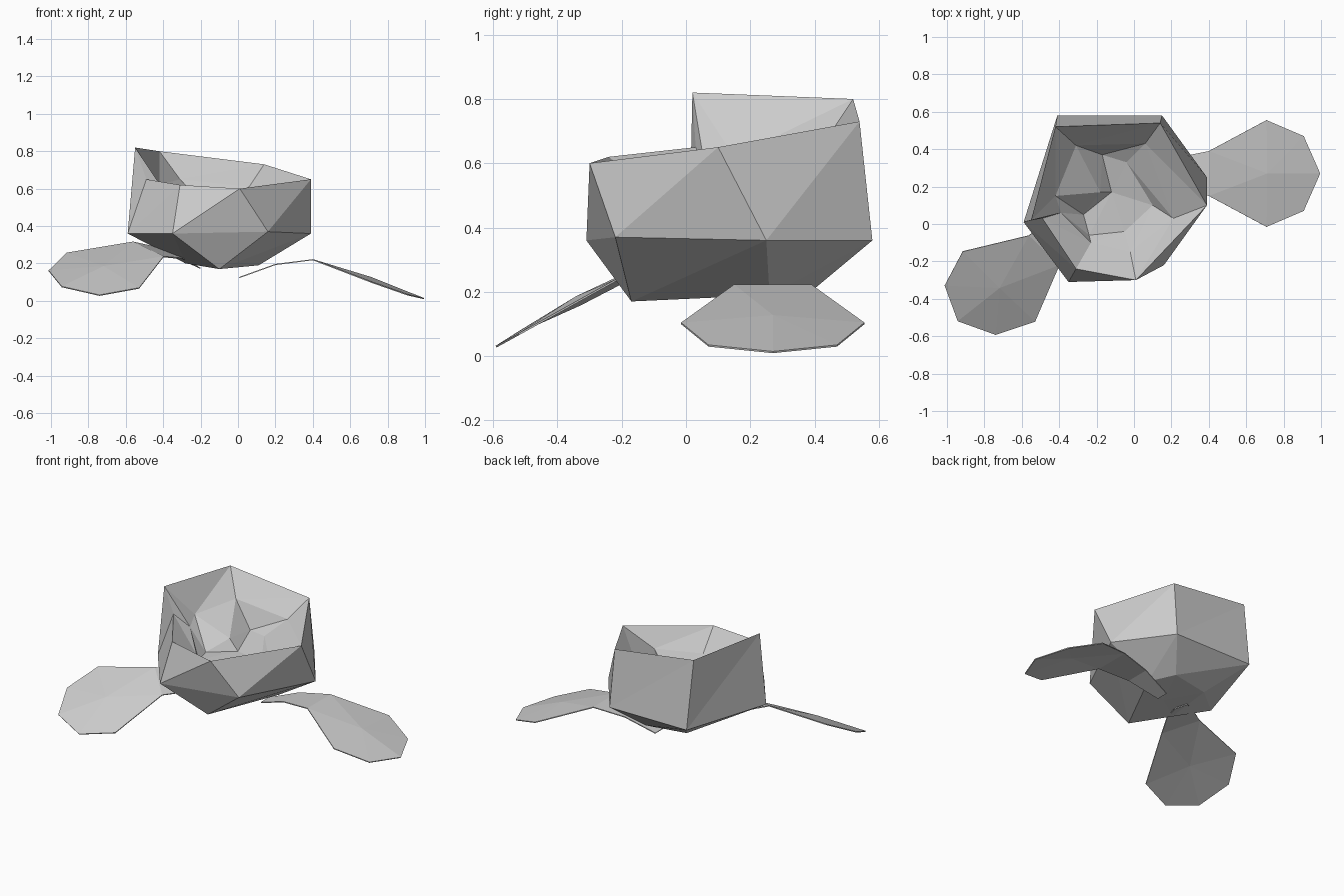
import bpy
import bmesh
from mathutils import Matrix, Vector

default_cube = bpy.data.objects.get("Cube")
if default_cube:
    bpy.data.objects.remove(default_cube, do_unlink=True)


def make_material(name, colour):
    material = bpy.data.materials.new(name)
    material.use_nodes = True
    material.diffuse_color = colour
    material.node_tree.nodes["Principled BSDF"].inputs["Base Color"].default_value = colour
    return material


grey = make_material("plain grey", (0.6, 0.6, 0.6, 1))


def finish(bm, name):
    """Turn a bmesh into a flat shaded object."""
    bmesh.ops.remove_doubles(bm, verts=bm.verts, dist=0.001)
    bmesh.ops.recalc_face_normals(bm, faces=bm.faces)
    mesh = bpy.data.meshes.new(name)
    bm.to_mesh(mesh)
    bm.free()
    mesh.materials.append(grey)
    obj = bpy.data.objects.new(name, mesh)
    bpy.context.collection.objects.link(obj)
    return obj


def add_triangle(bm, *points):
    """Add a triangle unless two of its corners coincide."""
    a, b, c = (Vector(p) for p in points)
    if (b - a).cross(c - a).length > 1e-6:
        bm.faces.new([bm.verts.new(p) for p in (a, b, c)])


def loft(bm, upper, lower):
    """Join two rings of equal count with a band of triangles."""
    for i in range(len(upper)):
        j = (i + 1) % len(upper)
        add_triangle(bm, upper[i], upper[j], lower[i])
        add_triangle(bm, upper[j], lower[j], lower[i])


def cap(bm, ring, centre):
    """Close a ring with a fan of triangles."""
    for i, point in enumerate(ring):
        add_triangle(bm, point, ring[(i + 1) % len(ring)], centre)


# Faceted bowl: rings run from the left edge round the front and back again.
# A repeated point lets two corners of one ring meet a single corner below.
side = (-0.59, 0.01, 0.36)
base_side = (-0.28, 0.02, 0.2)
base_front = (-0.1, -0.17, 0.17)
base = [base_side, base_side, base_front, base_front,
        (0.11, 0.26, 0.19), (0.01, 0.4, 0.21), (-0.25, 0.35, 0.21)]
waist = [side, side, (-0.35, -0.31, 0.36), (0.16, -0.22, 0.37),
         (0.39, 0.25, 0.36), (0.15, 0.58, 0.36), (-0.41, 0.58, 0.36)]
rim = [(-0.55, 0.02, 0.82), (-0.49, 0.03, 0.65), (-0.31, -0.24, 0.62),
       (0.01, -0.3, 0.6), (0.39, 0.1, 0.65), (0.14, 0.54, 0.73), (-0.42, 0.52, 0.8)]
hollow = [(-0.42, 0.15, 0.62), (-0.39, 0.06, 0.58), (-0.23, -0.1, 0.5),
          (-0.02, -0.15, 0.48), (0.21, 0.03, 0.52), (0.06, 0.43, 0.61), (-0.31, 0.42, 0.65)]
floor = [(-0.18, 0.17, 0.52), (-0.27, 0.05, 0.45), (-0.24, -0.06, 0.45),
         (-0.05, -0.04, 0.44), (0.1, 0.1, 0.47), (-0.04, 0.33, 0.51), (-0.17, 0.37, 0.5)]

bowl = bmesh.new()
rings = [base, waist, rim, hollow, floor]
for lower, upper in zip(rings, rings[1:]):
    loft(bowl, upper, lower)
cap(bowl, base, (-0.1, 0.15, 0.19))
cap(bowl, floor, (-0.12, 0.17, 0.45))
finish(bowl, "faceted_bowl")


# Leaf half outline from stem end to tip: (along, half width, lift).
STEM = [(-0.34, 0.04, -0.22), (-0.18, 0.08, -0.09), (0, 0.12, 0)]
BLADE = [(0, 0.12, 0), (0.33, 0.285, -0.01), (0.54, 0.2, -0.01), (0.63, 0, 0)]


def make_leaf(name, neck, along, across):
    u = Vector(along).normalized()
    n = u.cross(Vector(across)).normalized()
    v = n.cross(u)
    frame = Matrix((u, v, n)).transposed().to_4x4()
    frame.translation = neck
    bm = bmesh.new()
    # Stem strip, folded along its middle line.
    for sign in (1, -1):
        for (x0, w0, z0), (x1, w1, z1) in zip(STEM, STEM[1:]):
            p, q = (x0, 0, z0), (x1, 0, z1)
            r, s = (x1, sign * w1, z1), (x0, sign * w0, z0)
            add_triangle(bm, p, q, r)
            add_triangle(bm, p, r, s)
        # Blade fan about a slightly raised centre.
        centre = (0.325, 0, 0.013)
        edge = [(0, 0, 0)] + [(x, sign * w, z) for x, w, z in BLADE]
        for a, b in zip(edge, edge[1:]):
            add_triangle(bm, a, b, centre)
    bmesh.ops.transform(bm, matrix=frame, verts=bm.verts)
    leaf = finish(bm, name)
    thickness = leaf.modifiers.new("thickness", 'SOLIDIFY')
    thickness.thickness = 0.006
    thickness.offset = 0


make_leaf("left_leaf", (0.4, 0.27, 0.22), (0.6, 0, -0.21), (0, 1, 0))
make_leaf("right_leaf", (-0.48, -0.14, 0.275), (-0.44, -0.36, -0.19), (0.2, -0.19, -0.095))
